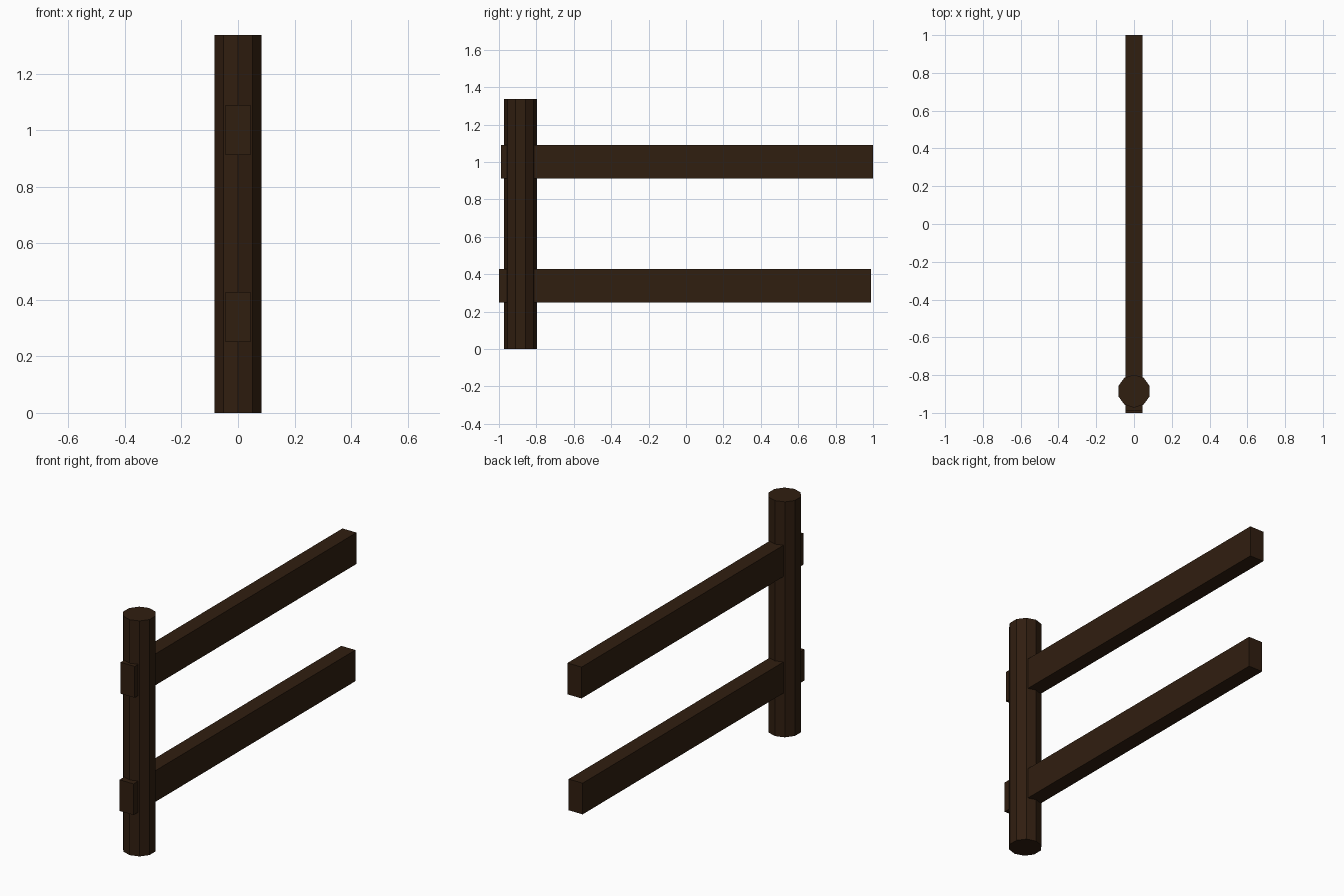
import bpy
import math

if "Cube" in bpy.data.objects:
    bpy.data.objects.remove(bpy.data.objects["Cube"])

wood = bpy.data.materials.new("dark_wood")
wood.diffuse_color = (0.03, 0.013, 0.005, 1)
wood.use_nodes = True
wood.node_tree.nodes["Principled BSDF"].inputs["Base Color"].default_value = wood.diffuse_color

POST_Y, POST_R, POST_H = -0.885, 0.0873, 1.337
RAIL_W = 0.088

# Ten-sided post with one edge facing the front
bpy.ops.mesh.primitive_cylinder_add(vertices=10, radius=POST_R, depth=POST_H,
                                    location=(0, POST_Y, POST_H / 2))
post = bpy.context.object
post.name = "fence_post"
post.data.materials.append(wood)


def rail(name, y0, y1, z0, z1):
    bpy.ops.mesh.primitive_cube_add(size=1, location=(0, (y0 + y1) / 2, (z0 + z1) / 2))
    ob = bpy.context.object
    ob.name = name
    ob.scale = (RAIL_W, y1 - y0, z1 - z0)
    bpy.ops.object.transform_apply(location=False, rotation=False, scale=True)
    ob.data.materials.append(wood)


# Two rails running through the post, slightly offset lengthwise
rail("lower_rail", -1.0, 0.99, 0.25, 0.427)
rail("upper_rail", -0.99, 1.0, 0.912, 1.09)
